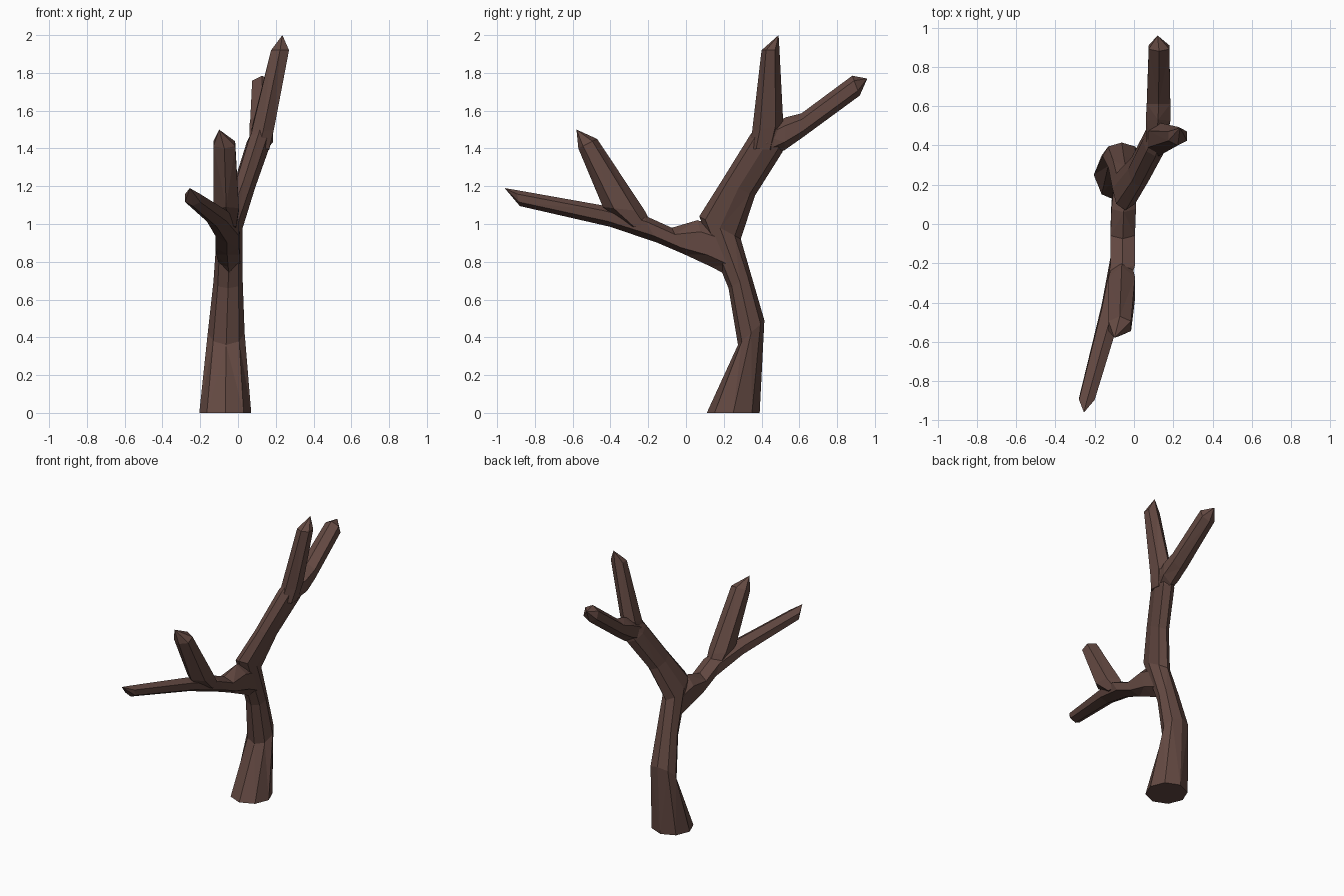
import bpy, bmesh, math
from mathutils import Vector

if "Cube" in bpy.data.objects:
    bpy.data.objects.remove(bpy.data.objects["Cube"])

bark = bpy.data.materials.new("dark_brown_bark")
bark.diffuse_color = (0.125, 0.066, 0.054, 1)
bark.use_nodes = True
bark.node_tree.nodes["Principled BSDF"].inputs["Base Color"].default_value = bark.diffuse_color


def limb(name, sides, rings, apex=None):
    """Loft rings given as (y, z) of two opposite edges plus left and right x."""
    bm = bmesh.new()
    loops = []
    for ay, az, by, bz, x0, x1 in rings:
        a, b = Vector((0, ay, az)), Vector((0, by, bz))
        mid, half = (a + b) / 2, (b - a) / 2
        angles = [2 * math.pi * i / sides for i in range(sides)]
        wide = max(math.sin(t) for t in angles)
        loop = []
        for t in angles:
            p = mid + half * math.cos(t)
            p.x = (x0 + x1) / 2 + (x1 - x0) / 2 * math.sin(t) / wide
            loop.append(bm.verts.new(p))
        loops.append(loop)
    for lo, hi in zip(loops, loops[1:]):
        for i in range(sides):
            j = (i + 1) % sides
            bm.faces.new((lo[i], lo[j], hi[j], hi[i]))
    bm.faces.new(loops[0])
    if apex:
        tip = bm.verts.new(apex)
        for i in range(sides):
            bm.faces.new((loops[-1][i], loops[-1][(i + 1) % sides], tip))
    else:
        bm.faces.new(loops[-1])
    bmesh.ops.triangulate(bm, faces=bm.faces[:])
    bmesh.ops.recalc_face_normals(bm, faces=bm.faces[:])
    mesh = bpy.data.meshes.new(name)
    bm.to_mesh(mesh)
    bm.free()
    mesh.materials.append(bark)
    ob = bpy.data.objects.new(name, mesh)
    bpy.context.collection.objects.link(ob)
    return ob


# Trunk, bending back into the rear bough
trunk = limb("trunk", 8, [
    (0.11, 0.00, 0.39, 0.00, -0.205, 0.07),
    (0.275, 0.36, 0.415, 0.49, -0.16, 0.035),
    (0.225, 0.66, 0.345, 0.73, -0.13, 0.025),
    (0.07, 1.04, 0.29, 0.92, -0.11, 0.025),
    (0.19, 1.23, 0.365, 1.15, -0.03, 0.09),
    (0.345, 1.48, 0.51, 1.38, 0.045, 0.175),
    (0.42, 1.55, 0.53, 1.46, 0.08, 0.18)])

parts = [
    # Front bough running out into the long low branch
    limb("front_branch", 6, [
        (0.20, 0.98, 0.235, 0.72, -0.10, 0.01),
        (0.06, 1.02, 0.13, 0.775, -0.115, 0.01),
        (-0.075, 0.98, -0.01, 0.84, -0.12, 0.005),
        (-0.23, 1.05, -0.15, 0.90, -0.12, 0.005),
        (-0.45, 1.10, -0.40, 0.985, -0.165, -0.06),
        (-0.90, 1.18, -0.88, 1.095, -0.28, -0.20)],
        (-0.255, -0.96, 1.19)),
    # Short upright branch at the front
    limb("front_upright", 6, [
        (-0.31, 0.99, -0.17, 0.97, -0.11, -0.01),
        (-0.44, 1.09, -0.215, 1.065, -0.13, 0.005),
        (-0.57, 1.40, -0.47, 1.45, -0.13, -0.015)],
        (-0.10, -0.58, 1.50)),
    # Tall upright branch at the back
    limb("rear_upright", 6, [
        (0.335, 1.40, 0.48, 1.39, 0.055, 0.165),
        (0.35, 1.49, 0.515, 1.53, 0.075, 0.19),
        (0.40, 1.92, 0.495, 1.92, 0.175, 0.27)],
        (0.235, 0.49, 2.0)),
    # Branch reaching out at the back
    limb("rear_branch", 6, [
        (0.40, 1.50, 0.47, 1.37, 0.06, 0.16),
        (0.53, 1.565, 0.52, 1.39, 0.06, 0.185),
        (0.61, 1.585, 0.62, 1.46, 0.065, 0.185),
        (0.88, 1.785, 0.92, 1.68, 0.075, 0.18)],
        (0.12, 0.96, 1.77)),
]

# Fuse the branches with the trunk
bpy.context.view_layer.objects.active = trunk
for ob in parts:
    mod = trunk.modifiers.new("fuse", "BOOLEAN")
    mod.operation, mod.solver, mod.object = "UNION", "EXACT", ob
    bpy.ops.object.modifier_apply(modifier=mod.name)
    bpy.data.objects.remove(ob)
trunk.name = "bare_tree"
